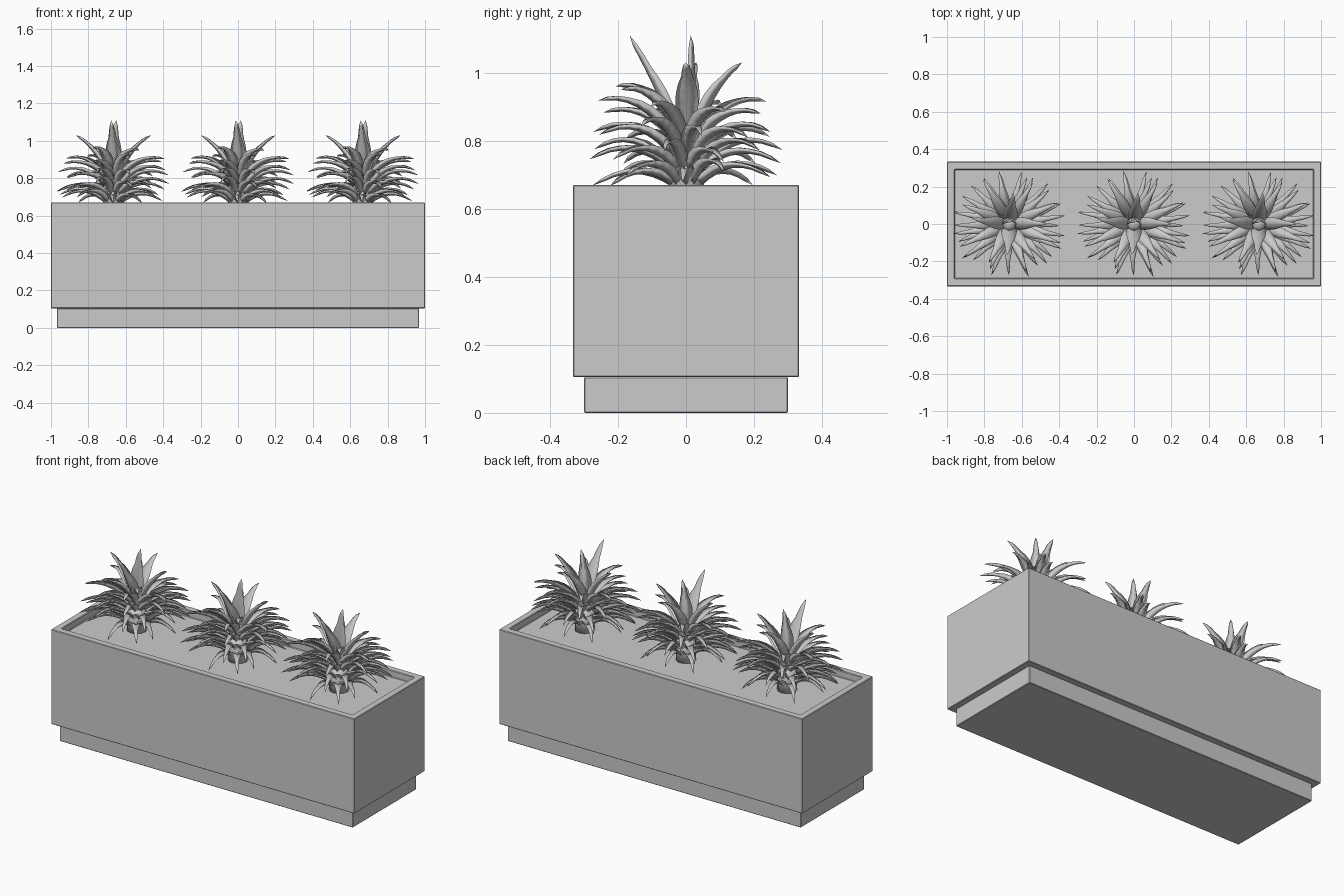
import bpy, bmesh, math, random
from mathutils import Vector

if "Cube" in bpy.data.objects:
    bpy.data.objects.remove(bpy.data.objects["Cube"])

random.seed(4)
grey = bpy.data.materials.new("plain grey")
grey.diffuse_color = (0.6, 0.6, 0.6, 1)
grey.use_nodes = True
grey.node_tree.nodes["Principled BSDF"].inputs["Base Color"].default_value = grey.diffuse_color


def finish(name, bm, smooth=False):
    bmesh.ops.recalc_face_normals(bm, faces=bm.faces)
    me = bpy.data.meshes.new(name)
    bm.to_mesh(me)
    bm.free()
    me.materials.append(grey)
    for p in me.polygons:
        p.use_smooth = smooth
    ob = bpy.data.objects.new(name, me)
    bpy.context.collection.objects.link(ob)
    return ob


def box(bm, hx, hy, z0, z1):
    geo = bmesh.ops.create_cube(bm, size=1)
    for v in geo["verts"]:
        v.co = (v.co.x * 2 * hx, v.co.y * 2 * hy, z0 + (v.co.z + 0.5) * (z1 - z0))


def add_bevel(ob):
    mod = ob.modifiers.new("soft edge", "BEVEL")
    mod.width = 0.003
    mod.segments = 1


# Planter box with a recessed soil bed
bm = bmesh.new()
box(bm, 1.0, 0.333, 0.105, 0.67)
bm.faces.ensure_lookup_table()
top = max(bm.faces, key=lambda f: f.calc_center_median().z)
bmesh.ops.inset_region(bm, faces=[top], thickness=0.058)
rim = bmesh.ops.extrude_discrete_faces(bm, faces=[top])["faces"][0]
for v in rim.verts:
    v.co.z = 0.63
add_bevel(finish("planter_box", bm))

# Recessed plinth
bm = bmesh.new()
box(bm, 0.967, 0.3, 0.0, 0.105)
add_bevel(finish("plinth", bm))


def leaf(bm, angle, base_r, base_z, tip_r, tip_z, rise, width, steps=8):
    """Tapered, channelled leaf swept along an arching curve."""
    a = math.radians(angle)
    out = Vector((math.cos(a), math.sin(a) * 0.92, 0))
    side = Vector((-math.sin(a), math.cos(a), 0))
    up = Vector((0, 0, 1))
    p0 = out * base_r + up * base_z
    p2 = out * tip_r + up * tip_z + side * random.uniform(-0.02, 0.02)
    p1 = out * (base_r + (tip_r - base_r) * 0.5) + up * (max(base_z, tip_z) + rise)
    rings = []
    for i in range(steps):
        t = i / steps
        c = p0 * (1 - t) ** 2 + p1 * 2 * t * (1 - t) + p2 * t * t
        tan = ((p1 - p0) * (1 - t) + (p2 - p1) * t).normalized()
        nor = tan.cross(side).normalized()
        if nor.dot(up - out * 0.6) < 0:
            nor = -nor
        w = width * (0.62 + 0.38 * math.sin(math.pi * min(t * 1.6, 1))) * (1 - t ** 3) ** 0.8
        fold = w * 0.3
        rings.append([bm.verts.new(c + o) for o in (
            side * w / 2 + nor * fold, -nor * 0.003 + nor * 0.006,
            -side * w / 2 + nor * fold, -nor * 0.007)])
    for r, s in zip(rings, rings[1:]):
        for k in range(4):
            bm.faces.new((r[k], r[(k + 1) % 4], s[(k + 1) % 4], s[k]))
    tip = bm.verts.new(p2)
    for k in range(4):
        bm.faces.new((rings[-1][k], rings[-1][(k + 1) % 4], tip))
    bm.faces.new(rings[0])


# Spiky rosette plant
bm = bmesh.new()
# Crown leaves: angle, tip radius, tip height, rise, width
for ang, r, z, rise, w in ((270, 0.18, 1.11, -0.12, 0.085), (90, 0.015, 1.11, -0.1, 0.09),
                           (84, 0.18, 1.03, -0.04, 0.08), (4, 0.2, 1.03, -0.04, 0.07),
                           (176, 0.2, 1.03, -0.04, 0.07), (245, 0.25, 0.96, 0.03, 0.065),
                           (300, 0.25, 0.95, 0.03, 0.065)):
    leaf(bm, ang, 0.03, 0.82, r, z, rise, w)
# Tiers: count, phase, base radius, base height, tip radius, tip height, rise, width
for n, ph, br, bz, tr, tz, rise, w in ((8, 22, 0.03, 0.79, 0.29, 0.9, 0.04, 0.06),
                                       (10, 5, 0.035, 0.75, 0.31, 0.82, 0.07, 0.055),
                                       (12, 15, 0.04, 0.71, 0.325, 0.75, 0.08, 0.052),
                                       (11, 0, 0.04, 0.67, 0.29, 0.69, 0.08, 0.05)):
    for i in range(n):
        leaf(bm, ph + 360 * i / n + random.uniform(-5, 5), br, bz,
             tr + random.uniform(-0.025, 0.01), tz + random.uniform(-0.025, 0.025), rise, w)
# Short stem holding the leaves
for r1, r2, z0, z1 in ((0.055, 0.05, 0.62, 0.77), (0.05, 0.03, 0.77, 0.87)):
    geo = bmesh.ops.create_cone(bm, cap_ends=True, segments=12, radius1=r1, radius2=r2, depth=z1 - z0)
    for v in geo["verts"]:
        v.co.z += (z0 + z1) / 2
plant = finish("plant_middle", bm, smooth=True)

# Matching plants either side
for name, x in (("plant_left", -0.667), ("plant_right", 0.667)):
    ob = bpy.data.objects.new(name, plant.data)
    ob.location.x = x
    bpy.context.collection.objects.link(ob)
